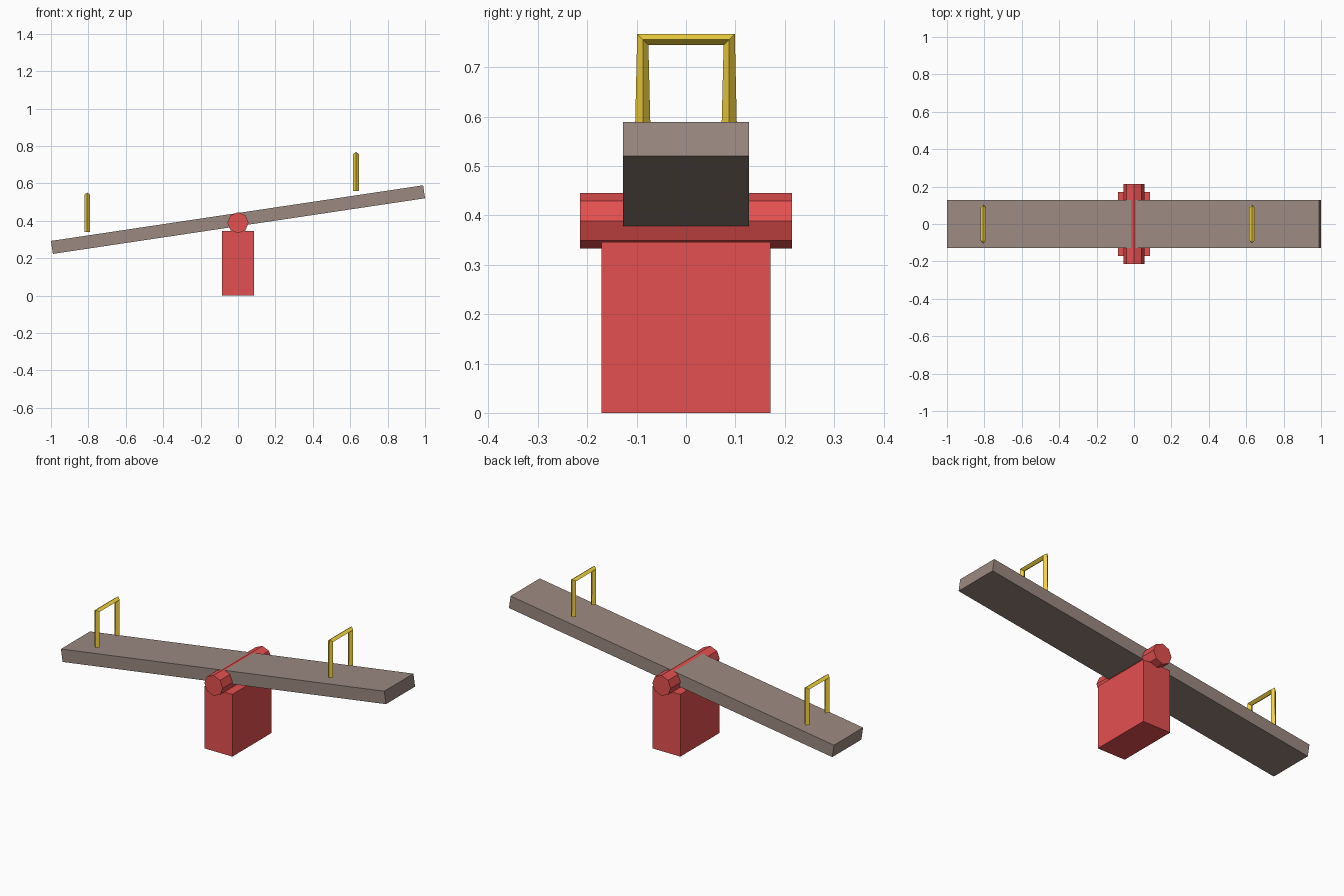
import bpy
from math import radians, pi

if "Cube" in bpy.data.objects:
    bpy.data.objects.remove(bpy.data.objects["Cube"])


def paint(obj, name, color):
    mat = bpy.data.materials.get(name) or bpy.data.materials.new(name)
    mat.diffuse_color = color
    mat.use_nodes = True
    mat.node_tree.nodes["Principled BSDF"].inputs["Base Color"].default_value = mat.diffuse_color
    obj.data.materials.append(mat)


def box(name, size, loc, tilt=0):
    bpy.ops.mesh.primitive_cube_add(size=1, location=loc, rotation=(0, tilt, 0))
    obj = bpy.context.object
    obj.name = name
    obj.scale = size
    return obj


RED = (0.78, 0.08, 0.08, 1)
BROWN = (0.33, 0.25, 0.22, 1)
YELLOW = (0.9, 0.65, 0.05, 1)

# Pedestal
paint(box("pedestal", (0.17, 0.342, 0.346), (0, 0, 0.173)), "red_paint", RED)

# Octagonal axle, a corner pointing straight up through the plank
bpy.ops.mesh.primitive_cylinder_add(vertices=8, radius=0.0565, depth=0.43,
                                    location=(0, 0, 0.389), rotation=(pi / 2, 0, 0))
axle = bpy.context.object
axle.name = "axle"
paint(axle, "red_paint", RED)

# Tilted plank
plank = box("plank", (2.012, 0.256, 0.07), (0, 0, 0.406), radians(-8.5))
paint(plank, "brown_wood", BROWN)


# Handles: upright hoops of four-sided bar, floating just above the plank
def handle(name, x, z):
    curve = bpy.data.curves.new(name, 'CURVE')
    curve.dimensions = '3D'
    curve.bevel_depth = 0.016
    curve.bevel_resolution = 0
    curve.use_fill_caps = True
    spline = curve.splines.new('POLY')
    spline.use_smooth = False
    path = [(-0.0875, 0), (-0.0875, 0.198), (0.0875, 0.198), (0.0875, 0)]
    spline.points.add(len(path) - 1)
    for point, (y, h) in zip(spline.points, path):
        point.co = (0, y, h, 1)
    obj = bpy.data.objects.new(name, curve)
    obj.location = (x, 0, z)
    bpy.context.collection.objects.link(obj)
    paint(obj, "yellow_paint", YELLOW)


handle("left_handle", -0.806, 0.341)
handle("right_handle", 0.631, 0.558)
